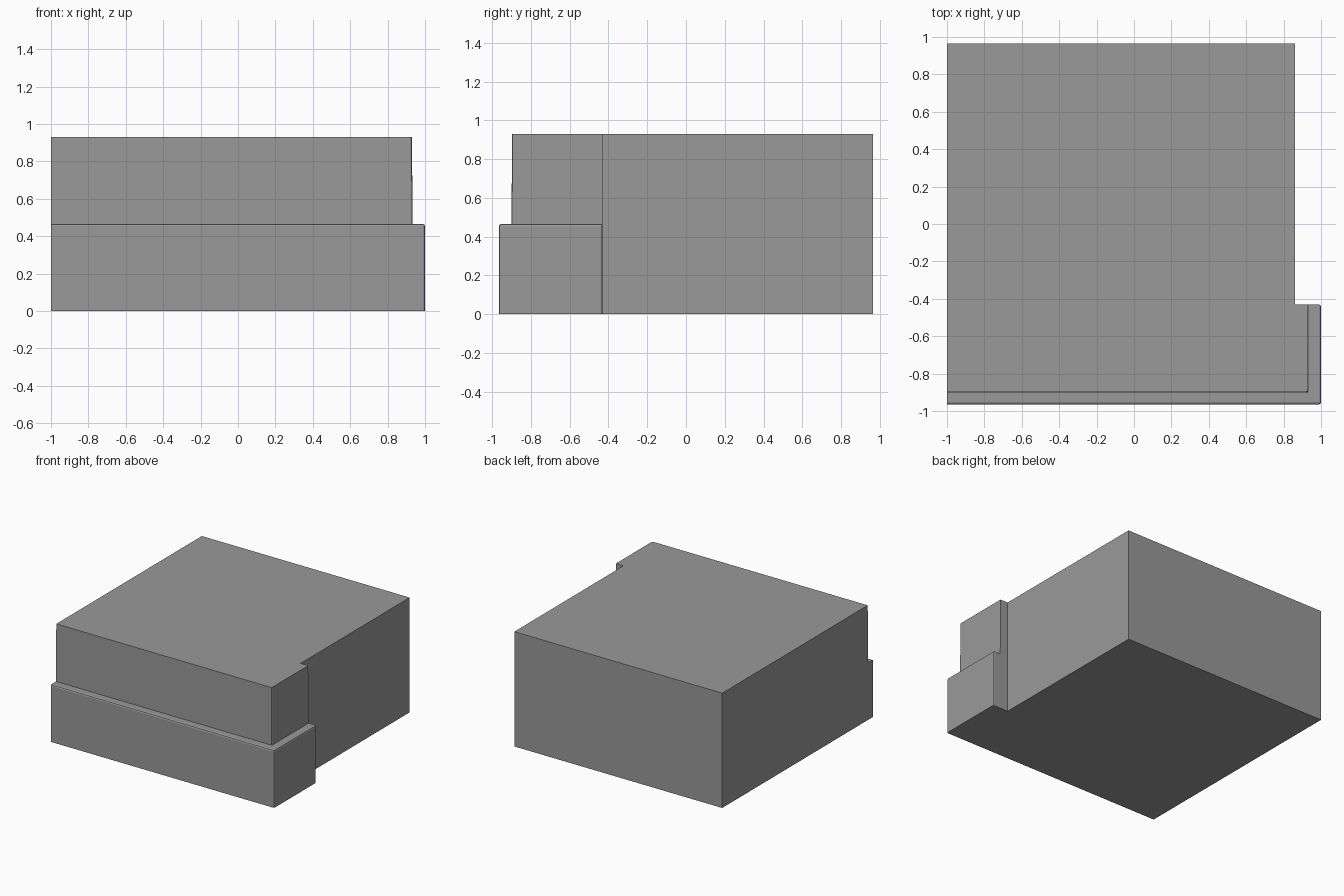
import bpy, bmesh
from mathutils import Vector

if "Cube" in bpy.data.objects:
    bpy.data.objects.remove(bpy.data.objects["Cube"])


def block(name, lo, hi, rounded=None, radius=0.0, segments=2, draft=0.0):
    """Box from corner to corner; optionally lean its front/right sides and round chosen edges."""
    lo, hi = Vector(lo), Vector(hi)
    bm = bmesh.new()
    bmesh.ops.create_cube(bm, size=1)
    for v in bm.verts:
        v.co = Vector(h if c > 0 else l for c, l, h in zip(v.co, lo, hi))
    if rounded:
        mids = [(e, (e.verts[0].co + e.verts[1].co) / 2) for e in bm.edges]
        edges = [e for e, m in mids if rounded(m, lo, hi)]
        bmesh.ops.bevel(bm, geom=edges, offset=radius, offset_type='OFFSET',
                        segments=segments, profile=0.5, affect='EDGES')
    for v in bm.verts:
        if draft and v.co.z > hi.z - 1e-4:
            if v.co.x > lo.x + 0.1:
                v.co.x -= draft
            if v.co.y < hi.y - 0.1:
                v.co.y += draft
    mesh = bpy.data.meshes.new(name)
    bm.to_mesh(mesh)
    bm.free()
    mesh.materials.append(grey)
    obj = bpy.data.objects.new(name, mesh)
    bpy.context.collection.objects.link(obj)
    return obj


def near(a, b):
    return abs(a - b) < 1e-4


def lower_edges(m, lo, hi):
    """Exposed top edges and the two right-hand corners."""
    front, right, back, top = near(m.y, lo.y), near(m.x, hi.x), near(m.y, hi.y), near(m.z, hi.z)
    return (top and (front or right)) or (right and (front or back))


def upper_edges(m, lo, hi):
    """Front right corner only."""
    return near(m.x, hi.x) and near(m.y, lo.y)


# Dark grey finish
grey = bpy.data.materials.new("dark_grey")
grey.diffuse_color = (0.32, 0.32, 0.32, 1)
grey.use_nodes = True
grey.node_tree.nodes["Principled BSDF"].inputs["Base Color"].default_value = grey.diffuse_color

# Main body
body = block("main_block", (-1, -0.7, 0), (0.862, 0.965, 0.93))

# Stepped front: wide lower course and set-back upper course
lower = block("lower_course", (-1, -0.965, 0), (1, -0.43, 0.465), lower_edges, 0.012)
upper = block("upper_course", (-1, -0.902, 0.3), (0.935, -0.43, 0.93), upper_edges, 0.01, draft=0.005)

# Merge into one solid
for part in (lower, upper):
    mod = body.modifiers.new("join_" + part.name, 'BOOLEAN')
    mod.operation = 'UNION'
    mod.solver = 'EXACT'
    mod.object = part
bpy.context.view_layer.objects.active = body
for mod in list(body.modifiers):
    bpy.ops.object.modifier_apply(modifier=mod.name)
for part in (lower, upper):
    bpy.data.objects.remove(part)
